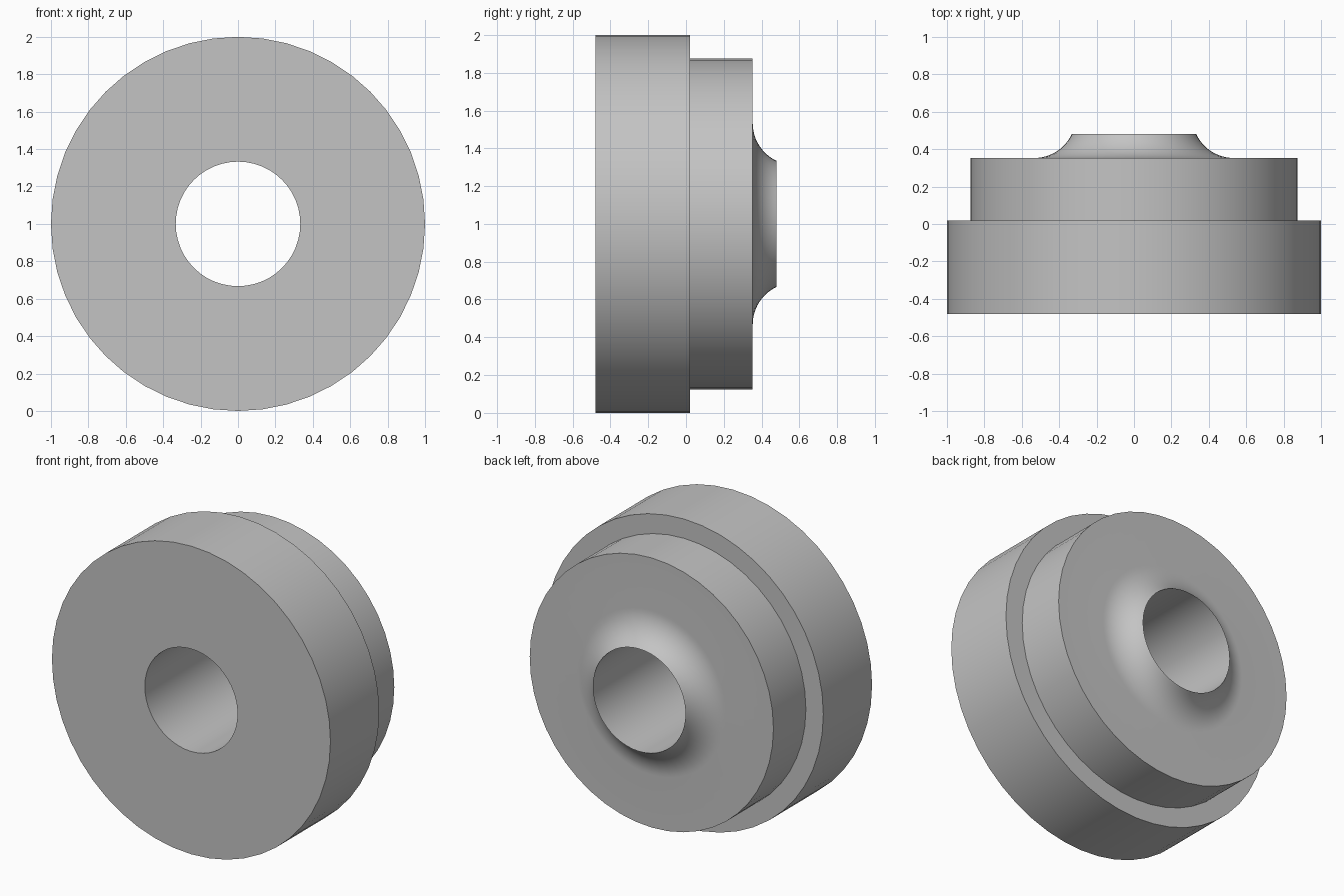
import bpy
import bmesh
import math
from mathutils import Matrix, Vector

cube = bpy.data.objects.get("Cube")
if cube:
    bpy.data.objects.remove(cube, do_unlink=True)

SEGMENTS = 48
BORE, FLANGE, HUB = 0.333, 1.0, 0.875
FRONT, STEP, SHOULDER, BACK = -0.48, 0.02, 0.353, 0.48

# Plain grey metal
grey = bpy.data.materials.new("grey")
grey.use_nodes = True
colour = (0.55, 0.55, 0.55, 1.0)
grey.diffuse_color = colour
grey.node_tree.nodes["Principled BSDF"].inputs["Base Color"].default_value = colour

# Half section as (radius, y): bore, flange, hub
profile = [(BORE, FRONT), (FLANGE, FRONT), (FLANGE, STEP),
           (HUB, STEP), (HUB, SHOULDER)]

# Concave fillet from the shoulder up to the rim of the bore
spread, rise = 0.2, BACK - SHOULDER
radius = (spread ** 2 + rise ** 2) / (2 * rise)
sweep = math.asin(spread / radius)
STEPS = 12
for i in range(STEPS + 1):
    a = sweep * i / STEPS
    profile.append((BORE + spread - radius * math.sin(a),
                    SHOULDER + radius * (1 - math.cos(a))))

# Revolve the closed section about the y axis
bm = bmesh.new()
verts = [bm.verts.new((r, y, 0)) for r, y in profile]
edges = [bm.edges.new((v, verts[(i + 1) % len(verts)]))
         for i, v in enumerate(verts)]
bmesh.ops.spin(bm, geom=verts + edges, cent=(0, 0, 0), axis=(0, 1, 0),
               angle=math.tau, steps=SEGMENTS, use_merge=False)
bmesh.ops.remove_doubles(bm, verts=bm.verts, dist=0.0001)
bmesh.ops.recalc_face_normals(bm, faces=bm.faces)
bmesh.ops.transform(bm, matrix=Matrix.Translation(Vector((0, 0, 1))), verts=bm.verts)

mesh = bpy.data.meshes.new("stepped_bushing")
bm.to_mesh(mesh)
bm.free()
mesh.materials.append(grey)
bushing = bpy.data.objects.new("stepped_bushing", mesh)
bpy.context.collection.objects.link(bushing)

# Smooth round surfaces, crisp rims
bpy.ops.object.select_all(action="DESELECT")
bushing.select_set(True)
bpy.context.view_layer.objects.active = bushing
bpy.ops.object.shade_smooth_by_angle(angle=math.radians(25))
